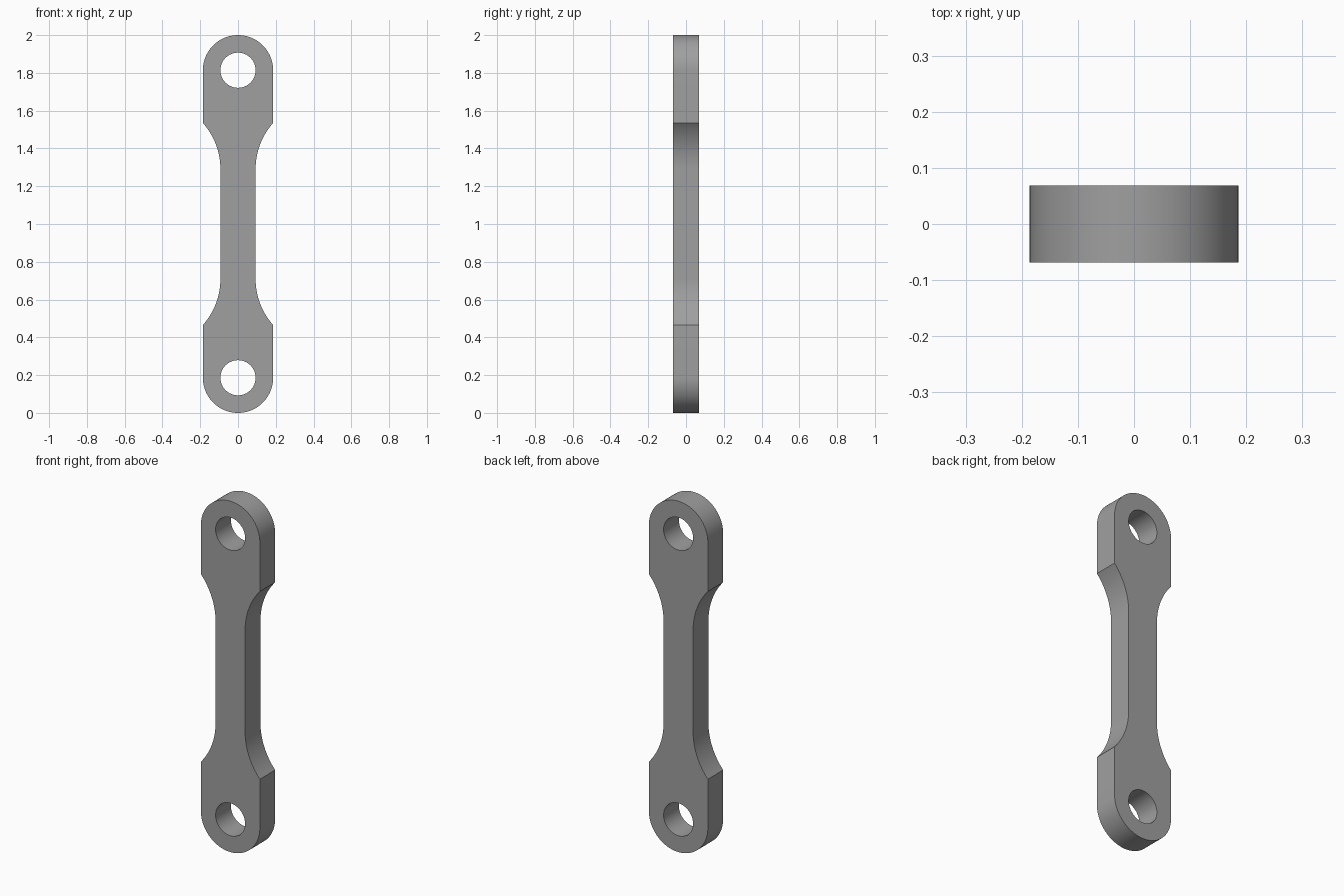
import bpy, bmesh, math

cube = bpy.data.objects.get("Cube")
if cube:
    bpy.data.objects.remove(cube, do_unlink=True)

R_END = 0.186      # rounded end radius
R_HOLE = 0.093     # pin hole radius
NECK = 0.093       # half width of the neck
R_FILLET = 0.372   # concave shoulder radius
DEPTH = 0.138
PIN_Z = 1 - R_END  # pin centre, measured from mid height
SHOULDER = 0.535   # shoulder corner, measured from mid height


def arc(cx, cz, r, a0, a1, n):
    """Points on an arc, both ends included."""
    return [(cx + r * math.cos(a0 + (a1 - a0) * i / n),
             cz + r * math.sin(a0 + (a1 - a0) * i / n)) for i in range(n + 1)]


def add_loop(bm, pts):
    vs = [bm.verts.new((x, -DEPTH / 2, z + 1)) for x, z in pts]
    for a, b in zip(vs, vs[1:] + vs[:1]):
        bm.edges.new((a, b))


# Upper right quarter: neck, shoulder fillet, then rounded end
sweep = math.acos((R_FILLET - (R_END - NECK)) / R_FILLET)
tangent_z = SHOULDER - R_FILLET * math.sin(sweep)
quarter = arc(NECK + R_FILLET, tangent_z, R_FILLET, math.pi, math.pi - sweep, 16)
quarter += arc(0, PIN_Z, R_END, 0, math.pi / 2, 24)

# Mirror the quarter to the full outline
upper = quarter + [(-x, z) for x, z in reversed(quarter[:-1])]
outline = upper + [(-x, -z) for x, z in upper]

bm = bmesh.new()
add_loop(bm, outline)
for cz in (PIN_Z, -PIN_Z):
    add_loop(bm, arc(0, cz, R_HOLE, 0, 2 * math.pi, 64)[:-1])

# Fill the profile around the holes and extrude it through the thickness
bmesh.ops.triangle_fill(bm, use_beauty=True, edges=bm.edges[:], normal=(0, -1, 0))
ext = bmesh.ops.extrude_face_region(bm, geom=bm.faces[:], use_keep_orig=True)
moved = [g for g in ext["geom"] if isinstance(g, bmesh.types.BMVert)]
bmesh.ops.translate(bm, verts=moved, vec=(0, DEPTH, 0))
bmesh.ops.recalc_face_normals(bm, faces=bm.faces[:])

mesh = bpy.data.meshes.new("link_bar")
bm.to_mesh(mesh)
bm.free()
link = bpy.data.objects.new("link_bar", mesh)
bpy.context.collection.objects.link(link)

# Plain grey metal
mat = bpy.data.materials.new("grey")
mat.use_nodes = True
colour = (0.35, 0.35, 0.35, 1)
mat.diffuse_color = colour
mat.node_tree.nodes["Principled BSDF"].inputs["Base Color"].default_value = colour
mesh.materials.append(mat)

bpy.ops.object.select_all(action="DESELECT")
link.select_set(True)
bpy.context.view_layer.objects.active = link
bpy.ops.object.shade_smooth_by_angle(angle=math.radians(30))
